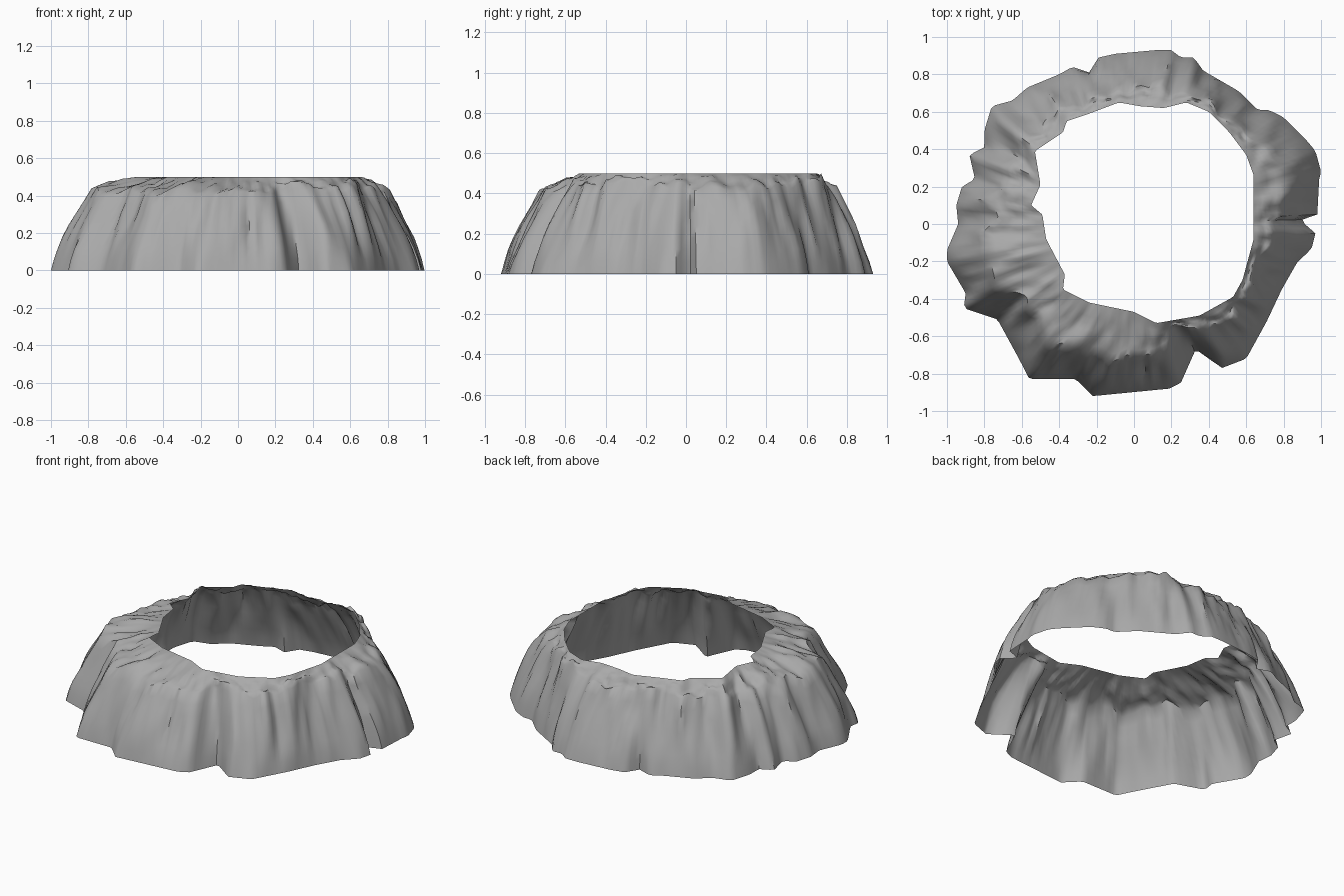
import bpy
import bmesh
import math
from mathutils import Vector, noise

cube = bpy.data.objects.get("Cube")
if cube:
    bpy.data.objects.remove(cube, do_unlink=True)

HEIGHT = 0.5
SEGMENTS = 240
WALL_STEPS = 7
TOP_STEPS = 7

# Ground outline of the ridge, in hundredths
FOOT = [(99, 24), (98, 5), (89, 2), (97, -5), (95, -13), (87, -21), (79, -35),
        (71, -52), (60, -72), (47, -77), (33, -67), (25, -85), (19, -88),
        (-22, -92), (-31, -83), (-56, -83), (-61, -73), (-73, -51), (-91, -45),
        (-90, -37), (-100, -20), (-100, -14), (-94, 0), (-95, 10), (-92, 20),
        (-85, 24), (-88, 37), (-80, 41), (-80, 50), (-76, 63), (-65, 66),
        (-57, 73), (-40, 80), (-33, 84), (-24, 81), (-19, 89), (-10, 91),
        (12, 93), (20, 93), (25, 89), (32, 89), (37, 82), (56, 71), (66, 61),
        (72, 61), (80, 57), (92, 45), (97, 39), (100, 28)]

# Edge of the opening at the top, in hundredths
RIM = [(64, 0), (64, 26), (60, 37), (51, 49), (40, 60), (28, 65), (16, 62),
       (3, 63), (-8, 65), (-24, 59), (-36, 55), (-38, 49), (-53, 39),
       (-50, 21), (-55, 10), (-49, 5), (-47, -8), (-37, -27), (-38, -35),
       (-24, -42), (0, -47), (12, -53), (35, -49), (53, -39), (58, -30),
       (64, -8)]


def radius_function(points):
    """Return a function giving the outline's distance from the centre."""
    pts = [Vector(p) / 100 for p in points]
    pts.sort(key=lambda p: math.atan2(p.y, p.x))

    def cross(a, b):
        return a.x * b.y - a.y * b.x

    def radius(angle):
        d = Vector((math.cos(angle), math.sin(angle)))
        for a, b in zip(pts, pts[1:] + pts[:1]):
            if cross(a, d) >= 0 and cross(d, b) >= 0 and a.dot(d) > 0:
                return cross(a, b) / cross(d, b - a)
        return pts[0].length
    return radius


def rough(angle, depth, angular, radial, seed):
    """Noise stretched along the slope, seamless around the ring."""
    return noise.noise(Vector((math.cos(angle) * angular + seed,
                               math.sin(angle) * angular, depth * radial)))


foot_radius = radius_function(FOOT)
rim_radius = radius_function(RIM)


def section(angle):
    """Radius and height from the foot, over the shoulder, to the rim."""
    foot, rim = foot_radius(angle), rim_radius(angle)
    spread = [foot_radius(angle + math.radians(k)) for k in range(-8, 9, 2)]
    soft = 0.6 * sum(spread) / len(spread) + 0.4 * foot
    width = soft - rim
    inset = min(0.195, 0.72 * width) * (1 + 0.25 * rough(angle, 0, 9, 1, 3))
    shoulder = min(soft - inset, foot - 0.04)
    # Narrow stretches climb almost straight to the rim
    crest = 0.42 + 0.25 * max(0, 0.31 - width) + 0.04 * rough(angle, 0, 8, 1, 7)
    crest = min(crest, 0.47)
    ring = []
    # Fluted outer wall, slightly bulging
    for i in range(WALL_STEPS):
        s = i / WALL_STEPS
        fade = math.sin(math.pi * s * 0.8)
        flute = rough(angle, s, 10, 1.2, 11) + 0.7 * rough(angle, s, 22, 2, 5)
        r = foot + (shoulder - foot) * s ** 1.25 + 0.025 * fade * flute
        ring.append((r, crest * s))
    # Creased upper slope
    for i in range(TOP_STEPS + 1):
        s = i / TOP_STEPS
        fade = math.sin(math.pi * min(1, 0.2 + 0.8 * s))
        crease = rough(angle, s, 9, 2, 20) + 0.6 * rough(angle, s, 20, 3, 30)
        r = shoulder + (rim - shoulder) * s
        z = crest + (HEIGHT - crest) * s ** 0.9 + 0.03 * fade * crease
        ring.append((r, min(z, HEIGHT)))
    return ring


# Open shell lofted around the ring
bm = bmesh.new()
columns = []
for n in range(SEGMENTS):
    angle = math.tau * n / SEGMENTS
    columns.append([bm.verts.new((r * math.cos(angle), r * math.sin(angle), z))
                    for r, z in section(angle)])
for n, col in enumerate(columns):
    nxt = columns[(n + 1) % SEGMENTS]
    for i in range(len(col) - 1):
        bm.faces.new((col[i], nxt[i], nxt[i + 1], col[i + 1]))
mesh = bpy.data.meshes.new("rock_ridge")
bm.to_mesh(mesh)
bm.free()
ridge = bpy.data.objects.new("rock_ridge", mesh)
bpy.context.collection.objects.link(ridge)

# Grey stone
stone = bpy.data.materials.new("grey_stone")
stone.use_nodes = True
colour = (0.4, 0.4, 0.4, 1)
stone.diffuse_color = colour
for node in stone.node_tree.nodes:
    if node.type == 'BSDF_PRINCIPLED':
        node.inputs["Base Color"].default_value = colour
mesh.materials.append(stone)

bpy.ops.object.select_all(action='DESELECT')
ridge.select_set(True)
bpy.context.view_layer.objects.active = ridge
bpy.ops.object.shade_smooth_by_angle(angle=math.radians(50))
